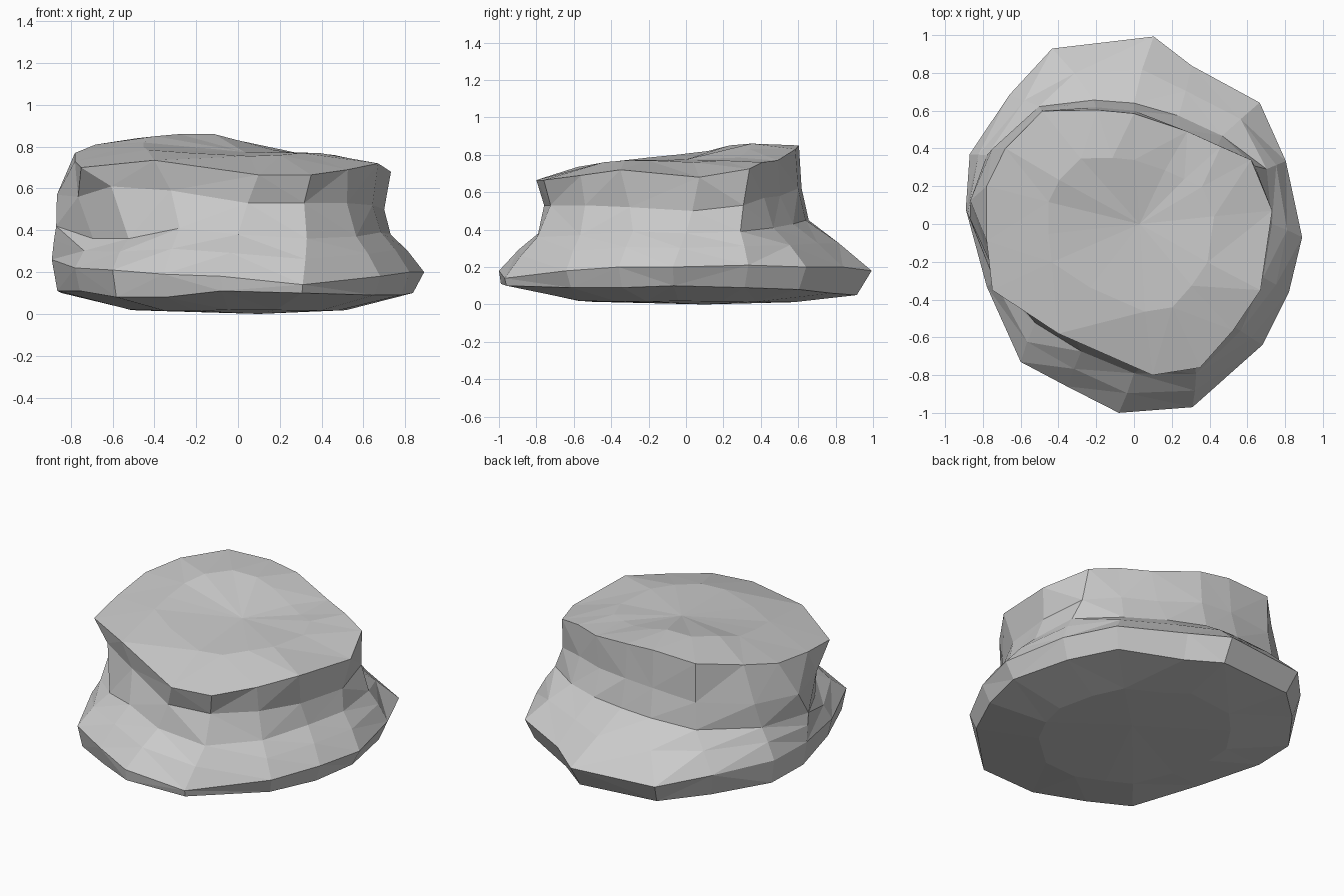
import bpy, bmesh, math

N = 16  # directions around the rock, counter-clockwise from +x

# Angles (degrees), radii and heights of each level, one value per direction
foot_a = [-4.5, 22.5, 44, 70, 84, 115, 134, 157, 175, 203, 230.6, 247.5, 265.4, 287.7, 316.7, 336.3]
foot_r = [.893, .87, .925, .892, .998, 1.025, .95, .945, .894, .847, .945, .93, 1.003, 1.018, .934, .896]
foot_z = [.20, .21, .20, .20, .18, .18, .22, .25, .26, .22, .21, .19, .18, .14, .18, .20]
low_k = [.94, .94, .94, .93, .92, .93, .95, .97, .97, .97, .97, .97, .99, .99, .96, .95]
low_z = [.10, .09, .08, .06, .05, .06, .08, .10, .11, .11, .08, .08, .11, .10, .09, .09]
waist_a = [0, 22.5, 45, 67.5, 90, 108, 129, 155, 178, 202.5, 225, 247.5, 270, 292.5, 315, 337.5]
waist_r = [.73, .76, .66, .62, .64, .69, .80, .86, .87, .75, .74, .73, .79, .86, .80, .74]
waist_z = [.38, .39, .41, .43, .45, .45, .44, .43, .42, .36, .36, .41, .38, .36, .37, .39]
mid_r = [.70, .71, .61, .56, .60, .65, .775, .85, .875, .79, .74, .67, .76, .79, .75, .71]
mid_z = [.50, .53, .57, .58, .62, .62, .60, .58, .57, .56, .61, .59, .53, .53, .53, .52]
rim_a = [5.5, 28.7, 41.7, 60, 90, 108, 129, 149.5, 165.6, 186.6, 205, 235.4, 277, 294.7, 313, 332.4]
rim_r = [.735, .707, .616, .566, .585, .635, .77, .79, .805, .785, .828, .705, .806, .837, .77, .756]
rim_z = [.68, .725, .76, .77, .83, .85, .84, .81, .77, .73, .70, .735, .665, .665, .69, .72]
top_z = [.76, .77, .77, .785, .83, .86, .86, .85, .82, .80, .785, .77, .755, .76, .77, .77]


def ring(bm, angles, radii, heights):
    verts = []
    for deg, r, z in zip(angles, radii, heights):
        a = math.radians(deg)
        verts.append(bm.verts.new((r * math.cos(a), r * math.sin(a), z)))
    return verts


def bridge(bm, lower, upper):
    # triangulated band; each facet takes the shorter diagonal
    for i in range(N):
        j = (i + 1) % N
        a, b, c, d = lower[i], lower[j], upper[j], upper[i]
        if (a.co - c.co).length < (b.co - d.co).length:
            tris = ((a, b, c), (a, c, d))
        else:
            tris = ((a, b, d), (b, c, d))
        for t in tris:
            bm.faces.new(t)


def scaled(values, k):
    return [v * k for v in values]


def mean(u, v, lift=0.0):
    return [(p + q) / 2 + lift for p, q in zip(u, v)]


bm = bmesh.new()
levels = [
    ring(bm, foot_a, scaled(foot_r, .58), [.012 + .2 * max(0, z - .07) for z in low_z]),  # underside
    ring(bm, foot_a, [r * k for r, k in zip(foot_r, low_k)], low_z),  # lower edge
    ring(bm, foot_a, foot_r, foot_z),                     # widest edge of the skirt
    ring(bm, mean(foot_a, waist_a), mean(foot_r, waist_r),
         mean(foot_z, waist_z, .012)),                    # sloping skirt
    ring(bm, waist_a, waist_r, waist_z),                  # foot of the column
    ring(bm, mean(waist_a, rim_a), mid_r, mid_z),         # undercut column
    ring(bm, rim_a, rim_r, rim_z),                        # cap rim
    ring(bm, rim_a, scaled(rim_r, .58), top_z),           # top plateau
]
for lower, upper in zip(levels, levels[1:]):
    bridge(bm, lower, upper)

# Close the underside and top
base = bm.verts.new((.1, .1, 0))
peak = bm.verts.new((.03, 0, .775))
for i in range(N):
    j = (i + 1) % N
    bm.faces.new((levels[0][j], levels[0][i], base))
    bm.faces.new((levels[-1][i], levels[-1][j], peak))
bmesh.ops.recalc_face_normals(bm, faces=bm.faces)

mesh = bpy.data.meshes.new("rock")
bm.to_mesh(mesh)
bm.free()
rock = bpy.data.objects.new("rock", mesh)
bpy.context.collection.objects.link(rock)
